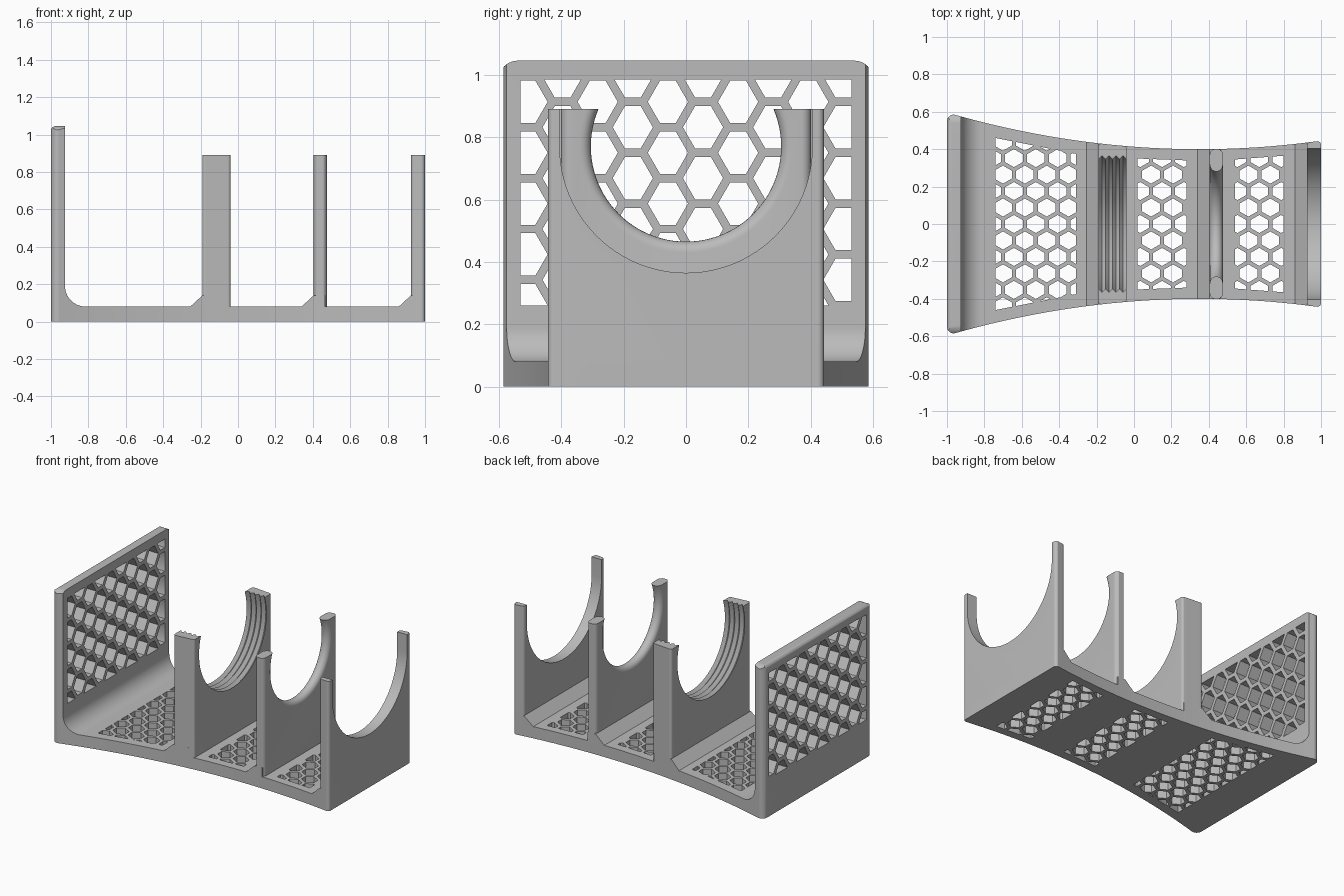
import bpy
import bmesh
import math
from mathutils import Vector

cube = bpy.data.objects.get("Cube")
if cube:
    bpy.data.objects.remove(cube, do_unlink=True)

GREY = (0.5, 0.5, 0.5, 1)
mat = bpy.data.materials.new("plain grey")
mat.use_nodes = True
mat.diffuse_color = GREY
mat.node_tree.nodes["Principled BSDF"].inputs["Base Color"].default_value = GREY

FLOOR, PLATE_TOP, WALL_TOP = 0.08, 0.89, 1.045
WALL_IN = -0.925
AXIS_Z = 0.77                      # height of the cradle axis
PLATES = {"grooved_cradle": (-0.19, -0.04, 0.015),
          "rounded_cradle": (0.405, 0.475, 0.03),
          "end_cradle": (0.925, 1.0, 0.02)}


def half_width(x):
    return 0.4 + (x - 0.35) ** 2 / 9.3


def fillet(pts, radii, steps=8):
    """Round the polygon corners listed in radii {index: radius}."""
    out = []
    for i, p in enumerate(pts):
        p = Vector(p)
        r = radii.get(i, 0)
        if not r:
            out.append(p)
            continue
        u = (Vector(pts[i - 1]) - p).normalized()
        v = (Vector(pts[(i + 1) % len(pts)]) - p).normalized()
        half = u.angle(v) / 2
        centre = p + (u + v).normalized() * r / math.sin(half)
        a = p + u * r / math.tan(half) - centre
        b = p + v * r / math.tan(half) - centre
        out += [centre + a.lerp(b, k / steps).normalized() * r for k in range(steps + 1)]
    return out


def loft(name, stacks):
    """One object made of closed solids, each a stack of point rings."""
    bm = bmesh.new()
    for rings in stacks:
        loops = [[bm.verts.new(p) for p in ring] for ring in rings]
        n = len(loops[0])
        for lo, hi in zip(loops, loops[1:]):
            for i in range(n):
                j = (i + 1) % n
                bm.faces.new((lo[i], lo[j], hi[j], hi[i]))
        bm.faces.new(loops[0][::-1])
        bm.faces.new(loops[-1])
    bmesh.ops.recalc_face_normals(bm, faces=bm.faces)
    me = bpy.data.meshes.new(name)
    bm.to_mesh(me)
    bm.free()
    me.materials.append(mat)
    ob = bpy.data.objects.new(name, me)
    bpy.context.collection.objects.link(ob)
    return ob


def extrude(pts, axis, lo, hi):
    place = {"x": lambda p, t: (t, p[0], p[1]),
             "y": lambda p, t: (p[0], t, p[1]),
             "z": lambda p, t: (p[0], p[1], t)}[axis]
    return [[place(p, t) for p in pts] for t in (lo, hi)]


def combine(ob, cutter, operation):
    """Apply a boolean and discard the cutter."""
    cutter.hide_render = True
    mod = ob.modifiers.new("cut", "BOOLEAN")
    mod.operation, mod.solver, mod.object = operation, "EXACT", cutter
    graph = bpy.context.evaluated_depsgraph_get()
    me = bpy.data.meshes.new_from_object(ob.evaluated_get(graph))
    ob.modifiers.clear()
    ob.data = me
    bpy.data.objects.remove(cutter, do_unlink=True)


def footprint(x0, x1, r0, r1, n):
    """Waisted plan outline between two x positions with rounded corners."""
    xs = [x0 + (x1 - x0) * i / n for i in range(n + 1)]
    pts = [(x, -half_width(x)) for x in xs] + [(x, half_width(x)) for x in xs[::-1]]
    return fillet(pts, {0: r0, n: r1, n + 1: r1, 2 * n + 1: r0})


def clip(poly, frame):
    """Clip a polygon to a convex counter-clockwise frame."""
    for a, b in zip(frame, frame[1:] + frame[:1]):
        def side(p):
            return (b[0] - a[0]) * (p[1] - a[1]) - (b[1] - a[1]) * (p[0] - a[0])
        out = []
        for p, q in zip(poly, poly[1:] + poly[:1]):
            sp, sq = side(p), side(q)
            if sp >= 0:
                out.append(p)
            if sp * sq < 0:
                t = sp / (sp - sq)
                out.append((p[0] + (q[0] - p[0]) * t, p[1] + (q[1] - p[1]) * t))
        poly = out
    return poly


def area(poly):
    return abs(sum(p[0] * q[1] - q[0] * p[1]
                   for p, q in zip(poly, poly[1:] + poly[:1]))) / 2


def honeycomb(frame, centre, col, pitch, wall, swap=False):
    """Hexagon openings in columns, pointing along the column direction."""
    h = (pitch - wall) / 2
    point = (col + pitch * 0.289) / 2 - wall * 0.57
    flat = point - h * 0.577
    shape = [(point, 0), (flat, h), (-flat, h), (-point, 0), (-flat, -h), (flat, -h)]
    cells = []
    for i in range(-8, 9):
        for j in range(-8, 9):
            u, v = i * col, (j + (i % 2) / 2) * pitch
            hexagon = [(centre[0] + u + a, centre[1] + v + b) for a, b in shape]
            if swap:
                hexagon = [(centre[0] + v + b, centre[1] + u + a) for a, b in shape]
            cell = clip(hexagon, frame)
            if len(cell) > 2 and area(cell) > 1e-4:
                cells.append(cell)
    return cells


# Tray: floor and tall wall from a side profile, with a ramp before each plate
profile = [(-1, 0), (1, 0), (1, FLOOR)]
for x0, x1, r in reversed(PLATES.values()):
    profile += [(x1 - 0.01, FLOOR), (x1 - 0.01, 0.14), (x0, 0.14), (x0 - 0.065, FLOOR)]
corner = len(profile)
profile += [(WALL_IN, FLOOR), (WALL_IN, WALL_TOP), (-1, WALL_TOP)]
profile = fillet(profile, {corner: 0.11, corner + 2: 0.025}, 12)
tray = loft("tray", [extrude(profile, "y", -0.7, 0.7)])
plan = loft("plan_cutter", [extrude(footprint(-1, 1, 0.035, 0.02, 40), "z", -0.1, 1.2)])
combine(tray, plan, "INTERSECT")
outline = [(-0.65, -0.1), (0.65, -0.1), (0.65, 0.9), (0.6, 0.9),
           (0.6, WALL_TOP), (-0.6, WALL_TOP), (-0.6, 0.9), (-0.65, 0.9)]
outline = fillet(outline, {4: 0.06, 5: 0.06})
combine(tray, loft("corner_cutter", [extrude(outline, "x", -1.2, 1.2)]), "INTERSECT")

# Honeycomb openings in the tall wall
frame = [(-0.53, 0.26), (0.53, 0.26), (0.53, 0.985), (-0.53, 0.985)]
cells = honeycomb(frame, (-0.058, 0.75), 0.1125, 0.163, 0.027)
combine(tray, loft("wall_cutter", [extrude(c, "x", -1.1, -0.9) for c in cells]), "DIFFERENCE")

# Honeycomb openings in the three floor bays
holes = []
for x0, x1, w0, w1 in [(-0.74, -0.31, 0.46, 0.375), (0.02, 0.28, 0.35, 0.34),
                       (0.54, 0.8, 0.345, 0.365)]:
    frame = [(x0, -w0), (x1, -w1), (x1, w1), (x0, w0)]
    cells = honeycomb(frame, ((x0 + x1) / 2, 0), 0.088, 0.117, 0.022, True)
    holes += [extrude(c, "z", -0.1, 0.2) for c in cells]
combine(tray, loft("floor_cutter", holes), "DIFFERENCE")


# Cradle plates, each with its own opening
def ring(x, r, n=96):
    return [(x, r * math.cos(2 * math.pi * k / n), AXIS_Z + r * math.sin(2 * math.pi * k / n))
            for k in range(n)]


def bore(name, x0, x1):
    if name == "grooved_cradle":
        teeth = 4
        step = (x1 - x0) / teeth
        rings = [ring(x0 - 0.02, 0.365)]
        for k in range(teeth):
            rings += [ring(x0 + k * step, 0.365), ring(x0 + (k + 0.5) * step, 0.385)]
        return rings + [ring(x1, 0.365), ring(x1 + 0.02, 0.365)]
    if name == "rounded_cradle":
        r, mid = (x1 - x0) / 2, (x0 + x1) / 2
        rings = [ring(mid - r * math.cos(a), 0.305 + r - r * math.sin(a))
                 for a in [math.pi * k / 12 for k in range(13)]]
        return [ring(x0 - 0.02, 0.305 + r)] + rings + [ring(x1 + 0.02, 0.305 + r)]
    r = 0.405
    arc = [(r * math.cos(a), AXIS_Z + r * math.sin(a))
           for a in [math.pi * (1 + k / 48) for k in range(49)]]
    return extrude(arc + [(r, 1.2), (-r, 1.2)], "x", x0 - 0.05, x1 + 0.05)


parts = [tray]
for name, (x0, x1, radius) in PLATES.items():
    plate = loft(name, [extrude(footprint(x0, x1, radius, radius, 4), "z", 0.01, PLATE_TOP)])
    combine(plate, loft("bore_cutter", [bore(name, x0, x1)]), "DIFFERENCE")
    parts.append(plate)

# Smooth curved areas while keeping crisp edges
for ob in parts:
    bpy.ops.object.select_all(action="DESELECT")
    ob.select_set(True)
    bpy.context.view_layer.objects.active = ob
    bpy.ops.object.shade_smooth_by_angle(angle=math.radians(30))
